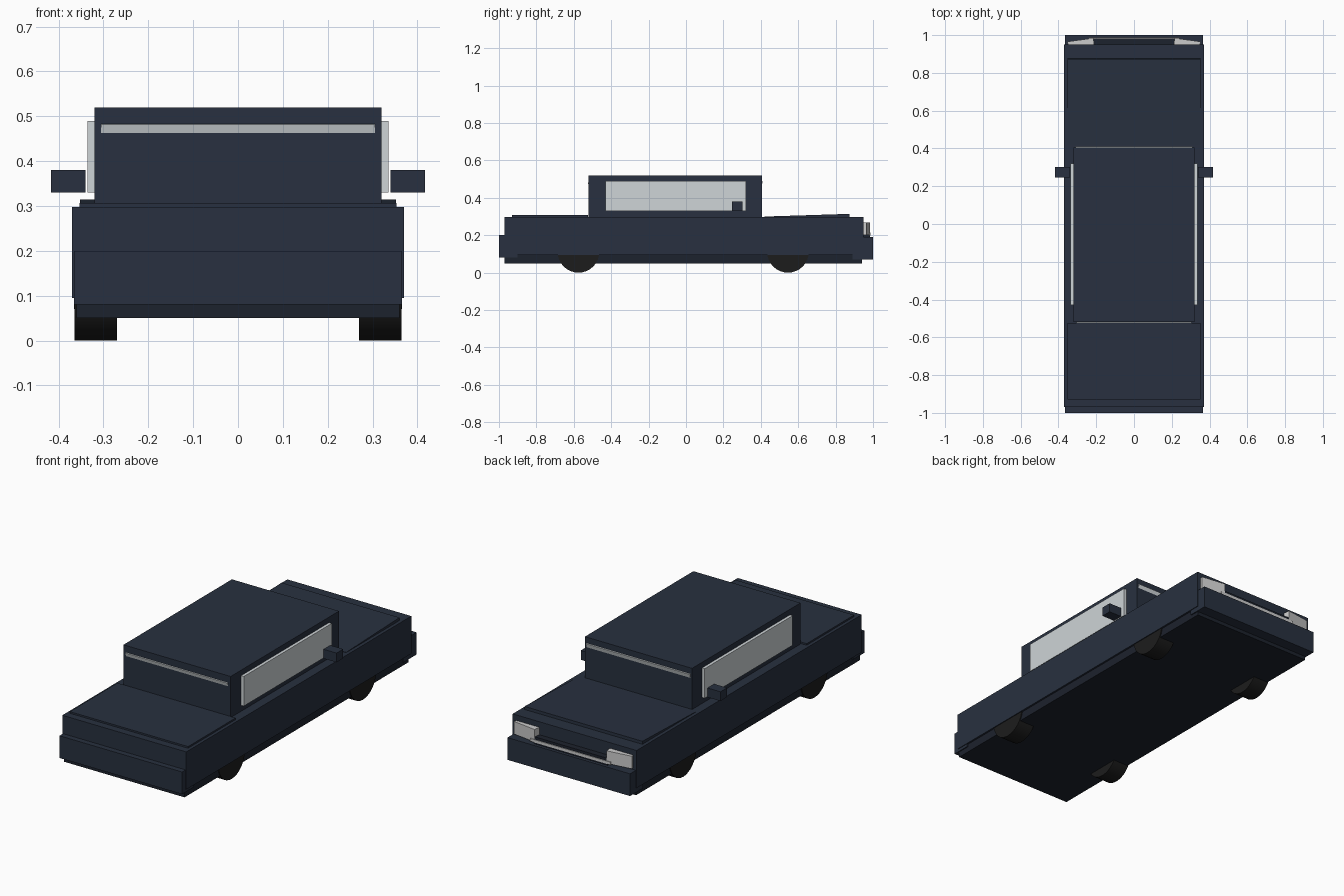
import bpy
from math import radians

if "Cube" in bpy.data.objects:
    bpy.data.objects.remove(bpy.data.objects["Cube"])


def material(name, rgb):
    m = bpy.data.materials.new(name)
    m.diffuse_color = (*rgb, 1)
    m.use_nodes = True
    m.node_tree.nodes["Principled BSDF"].inputs["Base Color"].default_value = m.diffuse_color
    return m


PAINT = material("dark_blue_paint", (0.021, 0.030, 0.050))
TRIM = material("dark_trim", (0.012, 0.016, 0.026))
GLASS = material("pale_glass", (0.62, 0.66, 0.68))
LAMP = material("lamp_white", (0.75, 0.75, 0.72))
RUBBER = material("rubber", (0.012, 0.012, 0.012))


def box(name, x, y, z, mat, rot=(0, 0, 0)):
    """Box from its (min, max) ranges, turned about its own centre."""
    bpy.ops.mesh.primitive_cube_add(
        size=1, location=[sum(r) / 2 for r in (x, y, z)],
        rotation=[radians(a) for a in rot])
    o = bpy.context.object
    o.name = name
    o.scale = [r[1] - r[0] for r in (x, y, z)]
    o.data.materials.append(mat)
    return o


def wide(w):
    return (-w, w)


# Lower body
box("body", wide(0.37), (-0.97, 0.95), (0.095, 0.298), PAINT)
box("underbody", wide(0.36), (-0.97, 0.94), (0.05, 0.10), TRIM)
box("tail_bumper", wide(0.366), (-1.0, -0.90), (0.08, 0.20), PAINT)
box("nose_bumper", wide(0.366), (0.89, 1.0), (0.07, 0.19), PAINT)

# Lids
box("trunk_lid", wide(0.353), (-0.93, -0.525), (0.285, 0.307), PAINT)
box("hood", wide(0.352), (0.42, 0.875), (0.287, 0.307), PAINT, (1.8, 0, 0))

# Cabin and screens that lean out just under the roof
box("cabin", wide(0.32), (-0.52, 0.405), (0.29, 0.52), PAINT)
box("rear_screen", wide(0.305), (-0.505, -0.485), (0.33, 0.487), GLASS, (15, 0, 0))
box("windscreen", wide(0.31), (0.37, 0.39), (0.33, 0.492), GLASS, (-15, 0, 0))

# Nose grille
box("grille", wide(0.22), (0.94, 0.983), (0.185, 0.228), TRIM)
box("grille_strip", wide(0.24), (0.975, 0.987), (0.199, 0.214), LAMP)

# Parts on both sides
for side, s in (("left", -1), ("right", 1)):
    def span(a, b):
        return tuple(sorted((s * a, s * b)))

    box(f"{side}_window", span(0.31, 0.336), (-0.43, 0.32), (0.33, 0.49), GLASS)
    box(f"{side}_mirror", span(0.34, 0.417), (0.245, 0.302), (0.33, 0.38), PAINT)
    box(f"{side}_headlight", span(0.212, 0.35), (0.935, 0.975), (0.20, 0.268),
        LAMP, (0, 0, -s * -8 if s < 0 else 8))
    bpy.context.object.rotation_euler.z = radians(-8 * s)
    for end, y in (("tail", -0.575), ("nose", 0.545)):
        bpy.ops.mesh.primitive_cylinder_add(
            vertices=32, radius=0.112, depth=0.095,
            location=(s * 0.3175, y, 0.112), rotation=(0, radians(90), 0))
        w = bpy.context.object
        w.name = f"{side}_{end}_wheel"
        w.data.materials.append(RUBBER)
        bpy.ops.object.shade_smooth_by_angle(angle=radians(30))
